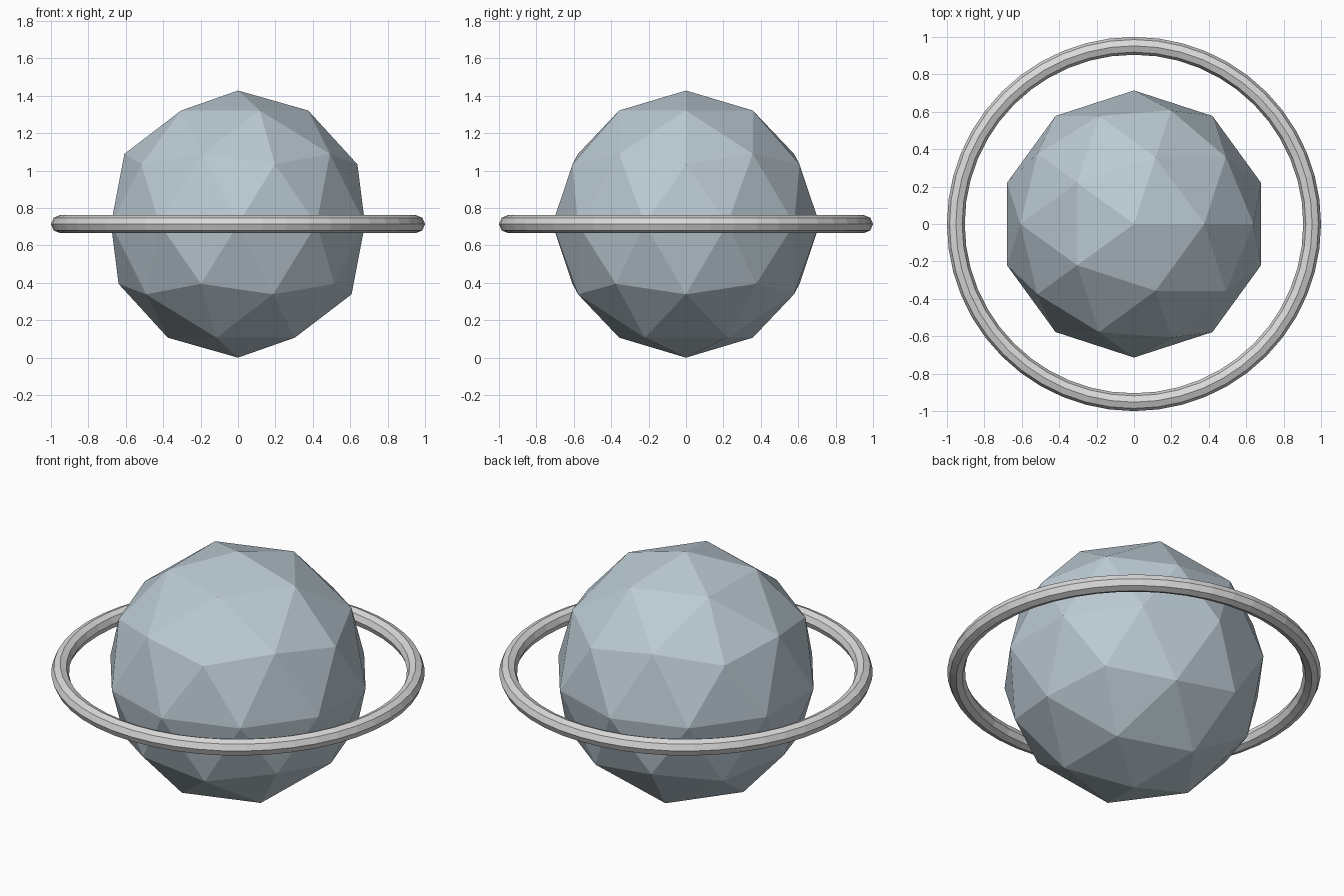
import bpy

cube = bpy.data.objects.get("Cube")
if cube:
    bpy.data.objects.remove(cube, do_unlink=True)

RADIUS = 0.714          # globe radius, also the height of its centre
TUBE = 0.0476           # ring tube radius
CENTRE = (0, 0, RADIUS)


def make_material(name, rgb):
    mat = bpy.data.materials.new(name)
    mat.use_nodes = True
    colour = (*rgb, 1)
    mat.diffuse_color = colour
    for node in mat.node_tree.nodes:
        if node.type == 'BSDF_PRINCIPLED':
            node.inputs["Base Color"].default_value = colour
            node.inputs["Roughness"].default_value = 0.8
    return mat


def finish(name, mat):
    obj = bpy.context.object
    obj.name = obj.data.name = name
    obj.data.materials.clear()
    obj.data.materials.append(mat)
    bpy.ops.object.shade_flat()
    return obj


# Faceted globe
bpy.ops.mesh.primitive_ico_sphere_add(subdivisions=2, radius=RADIUS, location=CENTRE)
finish("globe", make_material("blue grey", (0.5, 0.59, 0.65)))

# Thin eight-sided ring around the equator, clear of the globe
bpy.ops.mesh.primitive_torus_add(major_radius=1 - TUBE, minor_radius=TUBE,
                                 major_segments=48, minor_segments=8,
                                 location=CENTRE)
finish("ring", make_material("light grey", (0.7, 0.7, 0.7)))
